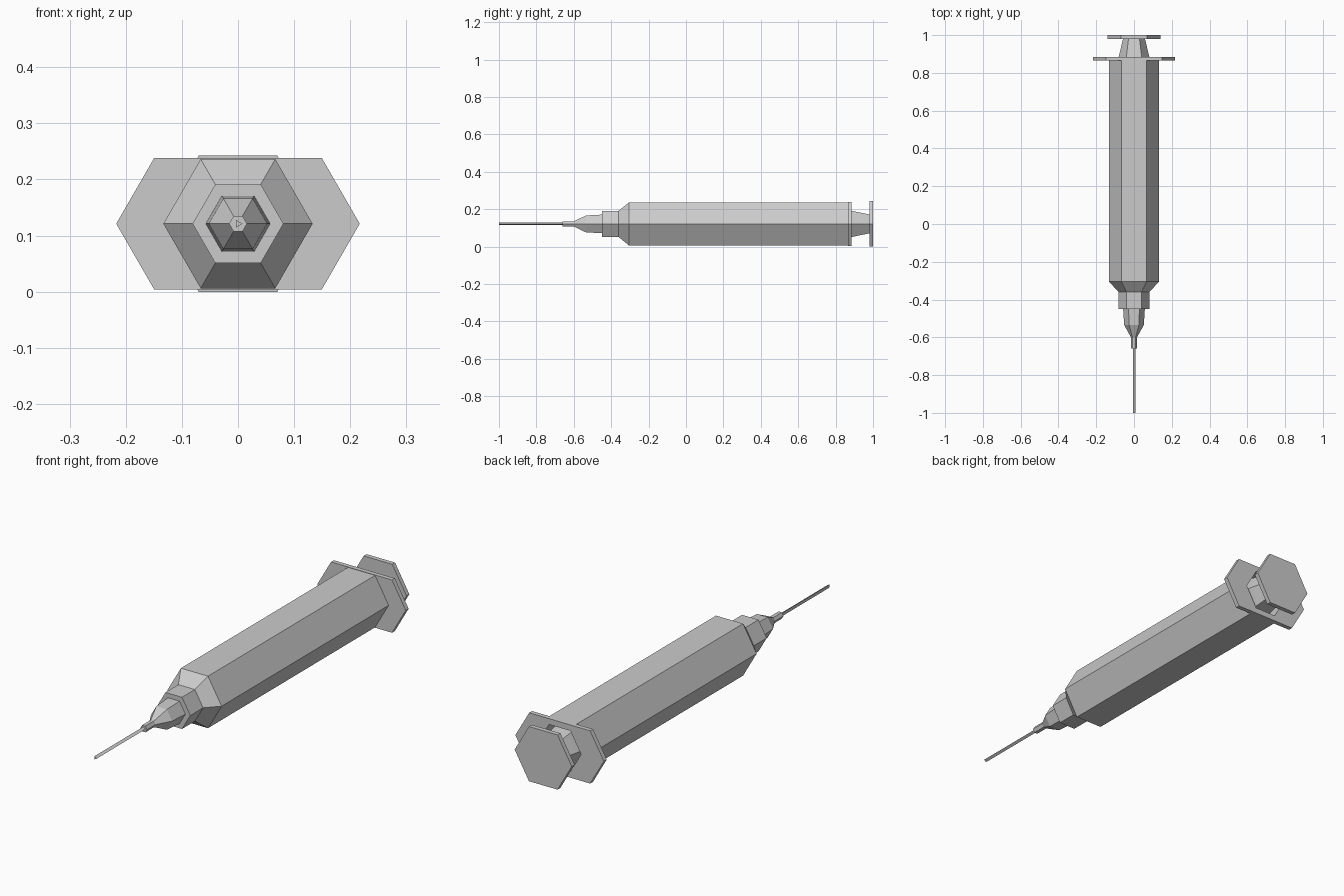
import bpy, bmesh, math

cube = bpy.data.objects.get("Cube")
if cube:
    bpy.data.objects.remove(cube, do_unlink=True)

AXIS_Z = 0.121

grey = bpy.data.materials.new("light grey")
grey.use_nodes = True
COLOUR = (0.6, 0.6, 0.6, 1)
grey.diffuse_color = COLOUR
grey.node_tree.nodes["Principled BSDF"].inputs["Base Color"].default_value = COLOUR


def lathe(name, profile, sides=6, stretch=0, closed=False):
    """Faceted body along y from (y, radius) pairs; stretch widens it in x."""
    bm = bmesh.new()
    rings = []
    for y, r in profile:
        ring = []
        for i in range(sides):
            a = math.tau * i / sides
            x = r * math.cos(a)
            x += math.copysign(stretch, x)
            ring.append(bm.verts.new((x, y, AXIS_Z + r * math.sin(a))))
        rings.append(ring)
    pairs = list(zip(rings, rings[1:]))
    if closed:
        pairs.append((rings[-1], rings[0]))
    else:
        bm.faces.new(rings[0])
        bm.faces.new(rings[-1])
    for a, b in pairs:
        for i in range(sides):
            j = (i + 1) % sides
            bm.faces.new((a[i], a[j], b[j], b[i]))
    bmesh.ops.recalc_face_normals(bm, faces=bm.faces)
    mesh = bpy.data.meshes.new(name)
    bm.to_mesh(mesh)
    bm.free()
    mesh.materials.append(grey)
    obj = bpy.data.objects.new(name, mesh)
    bpy.context.collection.objects.link(obj)
    return obj


# Hollow barrel with a shouldered nose
BORE = 0.105
lathe("barrel", [(-0.45, 0.081), (-0.36, 0.081), (-0.305, 0.133), (0.87, 0.133),
                 (0.87, BORE), (0.7, BORE), (0.7, 0)][:6] + [(0.69, 0.02)])

# Finger flange: stretched hexagon with a hexagonal bore
flange = lathe("finger_flange", [(0.865, 0.135), (0.885, 0.135),
                                 (0.885, BORE), (0.865, BORE)], closed=True)
for v in flange.data.vertices:
    if math.hypot(v.co.x, v.co.z - AXIS_Z) > BORE + 0.01:
        v.co.x += math.copysign(0.082, v.co.x)

# Plunger: tapered neck and thumb plate
lathe("plunger_rod", [(0.77, 0.104), (0.885, 0.081), (0.985, 0.057)])
lathe("thumb_plate", [(0.98, 0.14), (1.0, 0.14)])

# Needle hub, collar and needle
lathe("needle_hub", [(-0.6, 0.016), (-0.535, 0.052), (-0.44, 0.058)])
lathe("needle_collar", [(-0.66, 0.016), (-0.59, 0.016)])
lathe("needle", [(-1.0, 0.008), (-0.65, 0.008)], sides=3)
